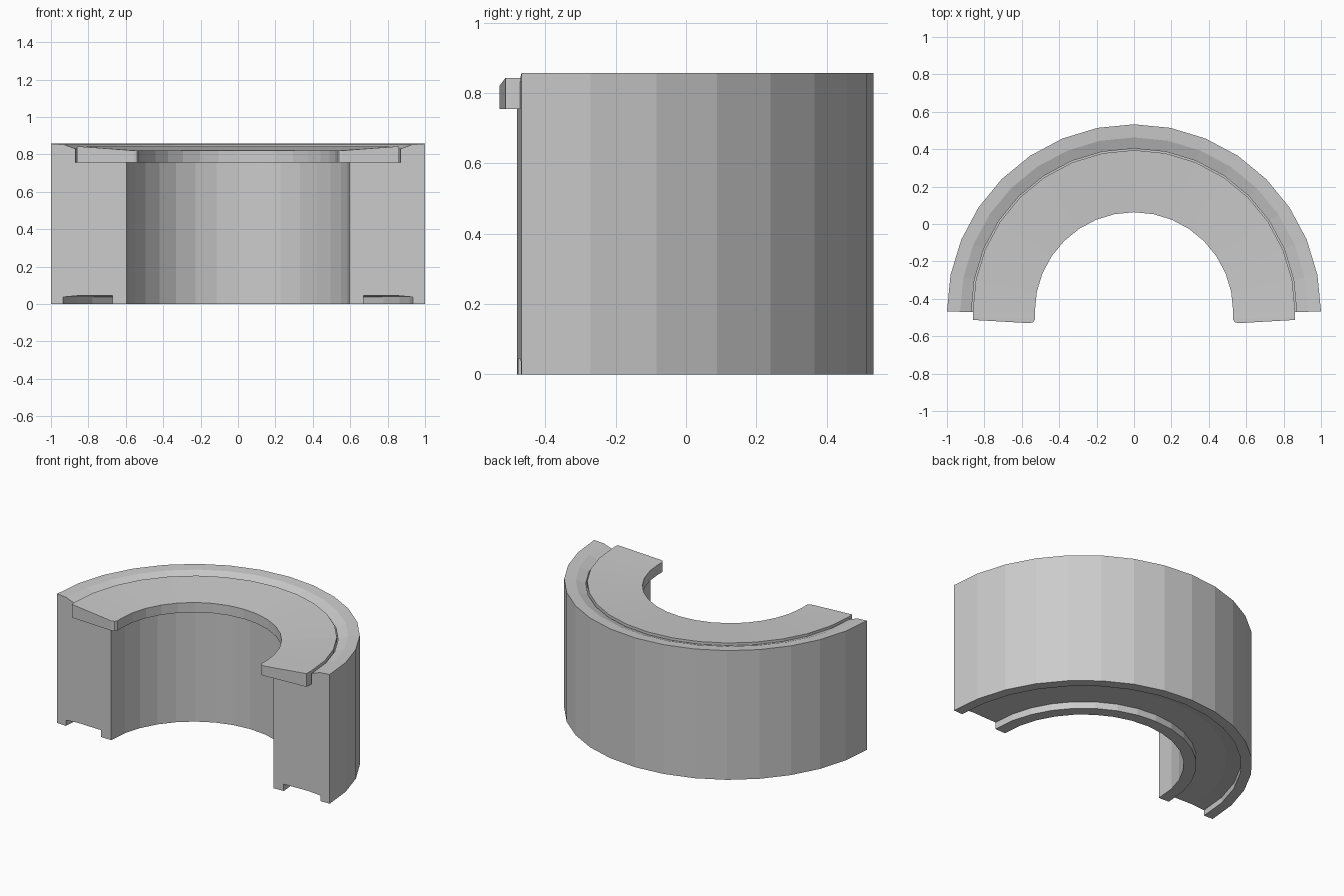
import bpy, bmesh
from math import cos, sin, pi

if "Cube" in bpy.data.objects:
    bpy.data.objects.remove(bpy.data.objects["Cube"])

CY = -0.467   # centre of the half ring
SEG = 16      # facets around the half circle


def sweep(name, stations):
    """Skin closed cross-sections (lists of xyz) and cap both ends."""
    bm = bmesh.new()
    rings = [[bm.verts.new((x, y + CY, z)) for x, y, z in s] for s in stations]
    n = len(rings[0])
    for a, b in zip(rings, rings[1:]):
        for i in range(n):
            j = (i + 1) % n
            bm.faces.new((a[i], a[j], b[j], b[i]))
    bm.faces.new(rings[0])
    bm.faces.new(rings[-1][::-1])
    bmesh.ops.recalc_face_normals(bm, faces=bm.faces)
    me = bpy.data.meshes.new(name)
    bm.to_mesh(me)
    bm.free()
    ob = bpy.data.objects.new(name, me)
    bpy.context.collection.objects.link(ob)
    return ob


def mirrored(stations):
    return [[(-x, y, z) for x, y, z in s] for s in reversed(stations)]


angles = [pi * i / SEG for i in range(SEG + 1)]

# Half-ring body: stepped, bevelled rim on top and a channel underneath
profile = [(0.595, 0), (0.595, 0.755), (0.87, 0.755), (0.87, 0.83),
           (0.93, 0.852), (1.0, 0.857), (1.0, 0), (0.935, 0),
           (0.935, 0.037), (0.85, 0.045), (0.67, 0.045), (0.67, 0)]
arc = [[(r * cos(a), r * sin(a), z) for r, z in profile] for a in angles]
# end faces lean forward slightly towards the bore
end = [[(r, -0.013 * (1 - r) / 0.405, z) for r, z in profile]]
sweep("ring_body", end + arc[1:-1] + mirrored(end))


# Seated top plate, sloping down to the bore, with rounded protruding ends
def plate_section(xi, yi, xo, yo):
    return [(xi, yi, 0.755), (xi, yi, 0.82), (xo, yo, 0.843), (xo, yo, 0.755)]


RI, RO = 0.53, 0.862
plate_arc = [plate_section(RI * cos(a), RI * sin(a), RO * cos(a), RO * sin(a))
             for a in angles]
tip = [plate_section(0.56, -0.063, 0.860, -0.046),
       plate_section(0.539, -0.058, 0.861, -0.042),
       plate_section(0.528, -0.042, 0.862, -0.030)]
sweep("top_plate", tip + plate_arc + mirrored(tip))
